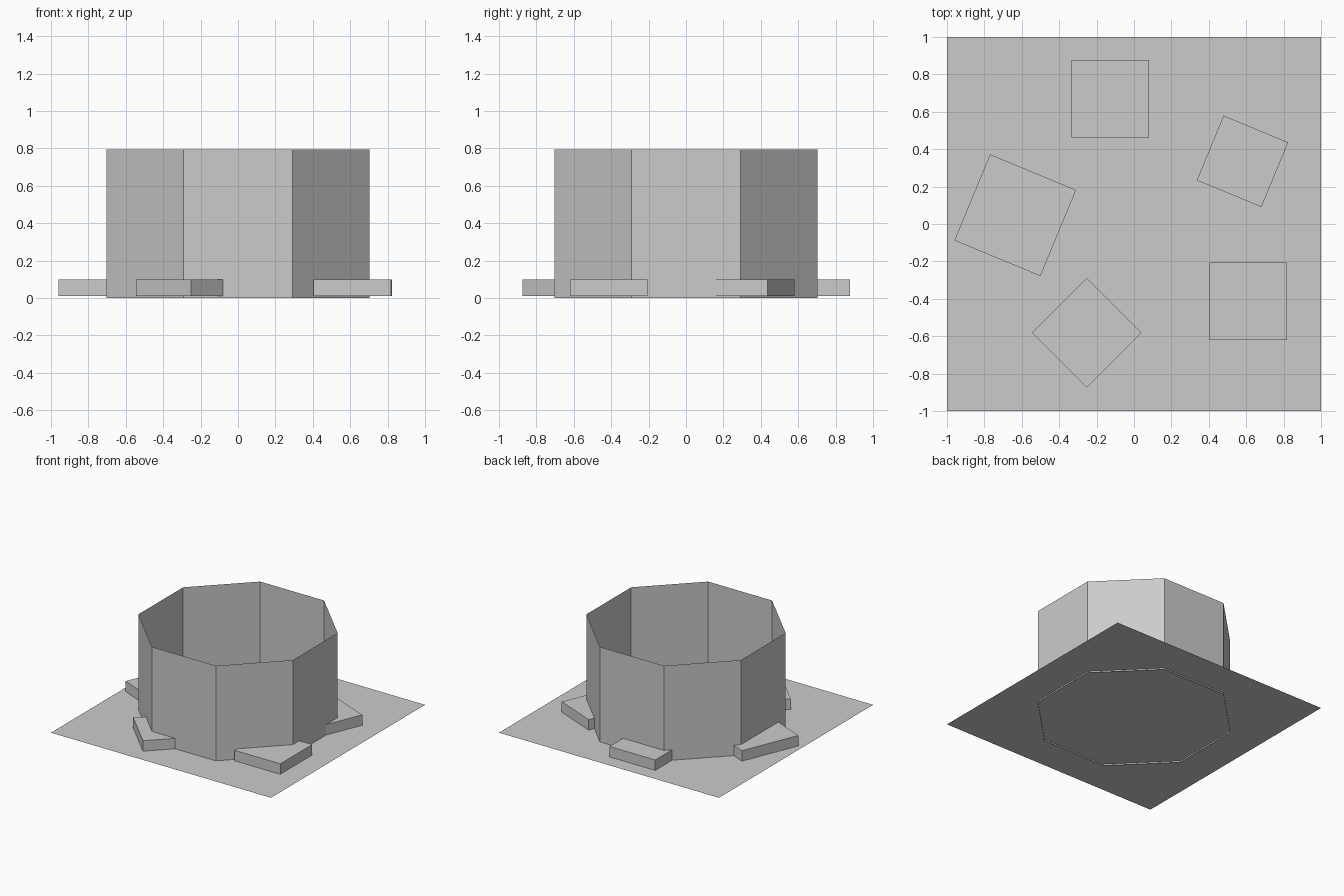
import bpy, bmesh, math
from mathutils import Matrix

if "Cube" in bpy.data.objects:
    bpy.data.objects.remove(bpy.data.objects["Cube"])

GROUND_Z = 0.012
grey = bpy.data.materials.new("plain grey")
grey.diffuse_color = (0.6, 0.6, 0.6, 1)
grey.use_nodes = True
grey.node_tree.nodes["Principled BSDF"].inputs["Base Color"].default_value = grey.diffuse_color


def make_object(name, bm):
    mesh = bpy.data.meshes.new(name)
    bm.to_mesh(mesh)
    bm.free()
    mesh.materials.append(grey)
    obj = bpy.data.objects.new(name, mesh)
    bpy.context.collection.objects.link(obj)
    return obj


# Flat square base sheet
bm = bmesh.new()
bmesh.ops.create_grid(bm, x_segments=1, y_segments=1, size=1,
                      matrix=Matrix.Translation((0, 0, GROUND_Z)))
make_object("base_sheet", bm)

# Open eight-sided wall, a single skin reaching just below the sheet
APOTHEM, HEIGHT = 0.702, 0.793
radius = APOTHEM / math.cos(math.pi / 8)
bm = bmesh.new()
bmesh.ops.create_cone(bm, cap_ends=False, segments=8, radius1=radius,
                      radius2=radius, depth=HEIGHT,
                      matrix=Matrix.Translation((0, 0, HEIGHT / 2))
                      @ Matrix.Rotation(math.pi / 8, 4, 'Z'))
make_object("octagon_wall", bm)

# Square slabs lying round the wall: x, y, side, turn in degrees
SLAB_HEIGHT = 0.086
slabs = [
    (-0.127, 0.67, 0.415, 0),
    (0.58, 0.335, 0.374, -22.5),
    (-0.635, 0.047, 0.498, -22.5),
    (-0.252, -0.582, 0.414, 45),
    (0.612, -0.414, 0.414, 0),
]
for i, (x, y, side, turn) in enumerate(slabs, 1):
    bm = bmesh.new()
    bmesh.ops.create_cube(
        bm, size=1,
        matrix=Matrix.Translation((x, y, GROUND_Z + SLAB_HEIGHT / 2))
        @ Matrix.Rotation(math.radians(turn), 4, 'Z')
        @ Matrix.Diagonal((side, side, SLAB_HEIGHT, 1)))
    make_object(f"slab_{i}", bm)
